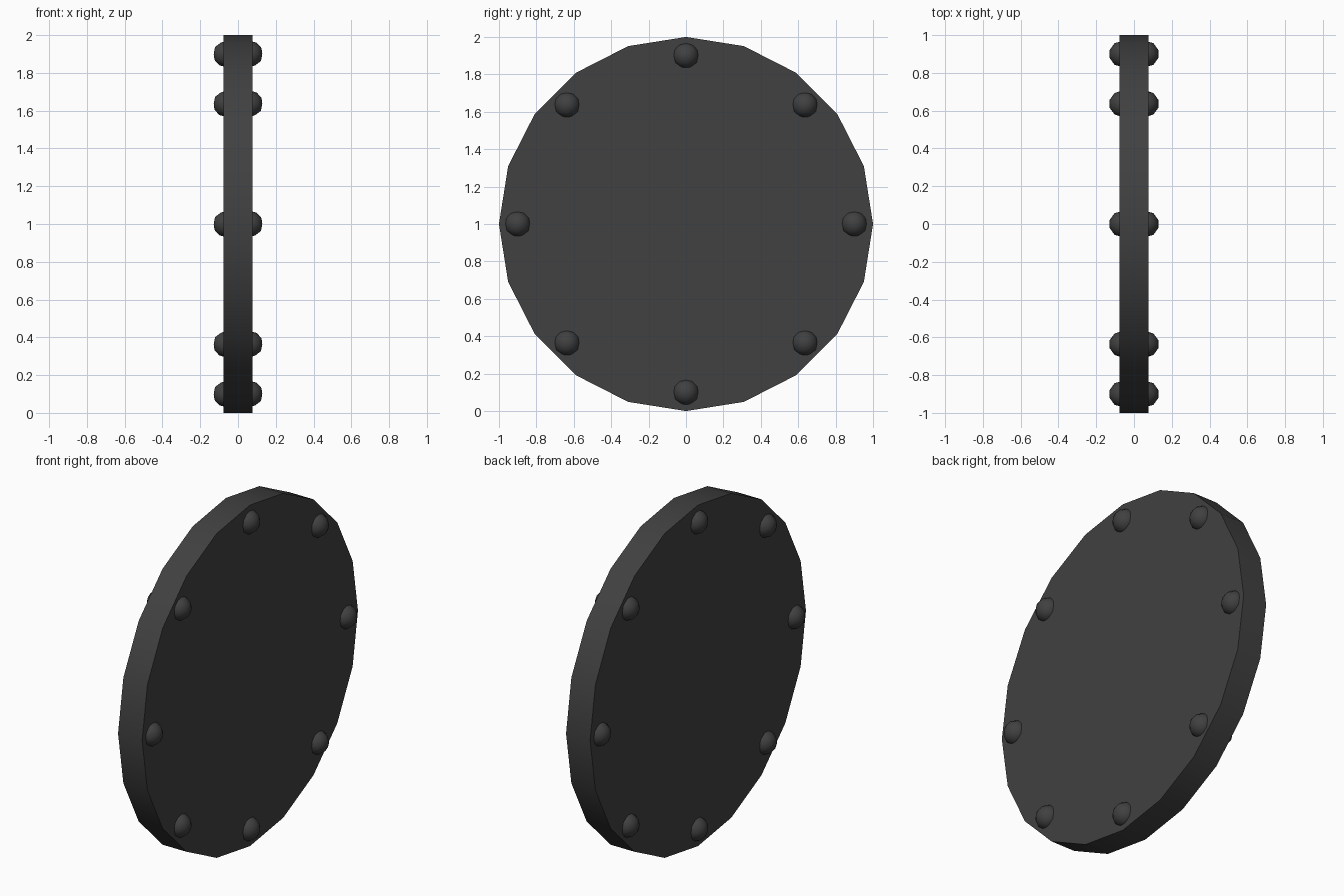
import bpy
from math import sin, cos, pi, radians

cube = bpy.data.objects.get("Cube")
if cube:
    bpy.data.objects.remove(cube, do_unlink=True)

# Dark iron colour shared by all parts
iron = bpy.data.materials.new("dark_iron")
iron.use_nodes = True
colour = (0.052, 0.052, 0.052, 1)
iron.diffuse_color = colour
iron.node_tree.nodes["Principled BSDF"].inputs["Base Color"].default_value = colour

CENTRE_Z = 1.0
HALF_THICK = 0.078
STUD_RING = 0.9


def finish(name, angle):
    obj = bpy.context.object
    obj.name = name
    obj.data.materials.append(iron)
    bpy.ops.object.shade_smooth_by_angle(angle=radians(angle))
    return obj


# Upright twenty-sided disc, axis along x
bpy.ops.mesh.primitive_cylinder_add(vertices=20, radius=1, depth=2 * HALF_THICK,
                                    location=(0, 0, CENTRE_Z),
                                    rotation=(0, pi / 2, 0))
finish("disc", 30)

# Eight half-sunk round studs on each face
for side, label in ((1, "left"), (-1, "right")):
    for i in range(8):
        a = i * pi / 4
        bpy.ops.mesh.primitive_ico_sphere_add(
            subdivisions=2, radius=0.07,
            location=(side * 0.062, STUD_RING * sin(a),
                      CENTRE_Z + STUD_RING * cos(a)))
        finish(f"{label}_stud_{i + 1}", 60)
